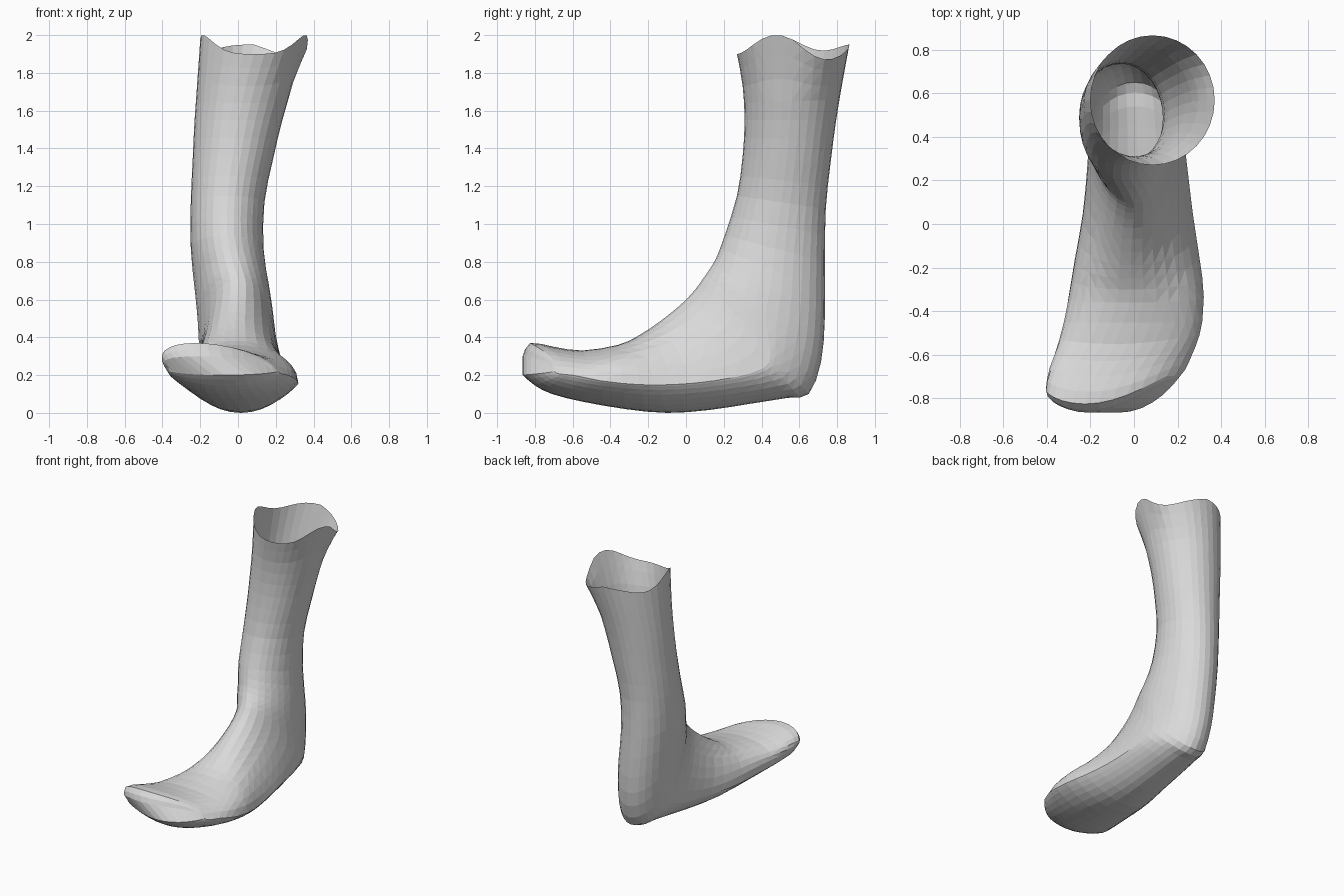
import bpy, bmesh
from math import sin, cos, pi

cube = bpy.data.objects.get("Cube")
if cube:
    bpy.data.objects.remove(cube, do_unlink=True)

SEGMENTS = 32   # points around each ring
STEPS = 2       # rings per station

# Foot stations, toe to heel: sole y, sole z, top y, top z, right x, left x,
# height of the widest point, upper and lower roundness, sideways lean of the top
FOOT = [
    (-.865, .20, -.865, .30, -.36, .21, .20, .6, 1.3, -.13),
    (-.80, .145, -.825, .37, -.365, .235, .27, .85, 1.4, -.16),
    (-.71, .10, -.70, .35, -.36, .265, .40, .8, 1.5, -.13),
    (-.55, .06, -.55, .33, -.335, .30, .45, .7, 1.6, -.07),
    (-.32, .02, -.36, .36, -.30, .32, .40, .8, 1.8, -.03),
    (-.10, .00, -.25, .41, -.27, .30, .36, 1.0, 1.8, -.03),
    (.12, .015, -.13, .49, -.235, .27, .30, 1.2, 1.8, -.03),
    (.35, .05, -.02, .58, -.215, .245, .26, 1.15, 1.7, -.02),
    (.54, .08, .05, .655, -.205, .225, .27, 1.05, 1.5, -.01),
    (.65, .10, .09, .71, -.205, .205, .36, 1, 1.3, 0),
]
# Leg stations, heel to rim: back y, back z, front y, front z, right x, left x
LEG = [
    (.715, .27, .125, .76, -.215, .185),
    (.735, .50, .16, .82, -.23, .165),
    (.735, .80, .205, .94, -.25, .135),
    (.74, 1.08, .27, 1.15, -.25, .14),
    (.765, 1.32, .30, 1.36, -.24, .185),
    (.795, 1.55, .31, 1.55, -.23, .235),
    (.83, 1.76, .30, 1.73, -.215, .295),
    (.865, 1.95, .27, 1.90, -.20, .37),
]
stations = FOOT + [s + (.5, 1, 1, 0) for s in LEG]


def spline(a, b, c, d, t):
    """Smooth blend from b to c."""
    return b + .5 * t * (c - a + t * (2*a - 5*b + 4*c - d + t * (3*(b - c) + d - a)))


def ring_points(station, rim):
    """One closed cross-section; rim raises or lowers the sides of the opening."""
    sy, sz, ty, tz, right, left, h, upper, lower, lean = station
    my, mz = sy + (ty - sy) * h, sz + (tz - sz) * h
    bow = max(0, -.45 - sy)     # toe rings curve back, more on the little-toe side
    for i in range(SEGMENTS):
        a = 2 * pi * i / SEGMENTS
        c, s = cos(a), sin(a)
        ey, ez, power = (ty, tz, upper) if c > 0 else (sy, sz, lower)
        f = abs(c) ** power
        x = (left + right) / 2 + s * (left - right) / 2 + lean * max(c, 0)
        y = my + (ey - my) * f + bow * s * s * (.3 + .1 * s)
        wave = s**4 * (.05 + .17 * c) + .1 * max(s, 0) * min(c, 0)
        yield x, y, mz + (ez - mz) * f + rim * wave


# Smooth run of cross-sections
last = len(stations) - 1
sections = []
for i in range(last):
    near = [stations[min(max(j, 0), last)] for j in range(i - 1, i + 3)]
    for step in range(STEPS):
        sections.append([spline(*v, step / STEPS) for v in zip(*near)])
sections.append(stations[last])

# Skin of the foot and leg, open at the top
bm = bmesh.new()
rings = []
for i, section in enumerate(sections):
    rim = max(0, 1 - (len(sections) - 1 - i) / 3)
    rings.append([bm.verts.new(p) for p in ring_points(section, rim)])
for low, high in zip(rings, rings[1:]):
    for i in range(SEGMENTS):
        j = (i + 1) % SEGMENTS
        bm.faces.new((low[i], low[j], high[j], high[i]))

# Toe wall, bridged straight down from the top edge to the sole edge
toe, half = rings[0], SEGMENTS // 2
for i in range(-half // 2, half // 2):
    corners = (toe[i], toe[i + 1], toe[half - i - 1], toe[half - i])
    bm.faces.new(list(dict.fromkeys(corners)))

bmesh.ops.recalc_face_normals(bm, faces=bm.faces)
bmesh.ops.triangulate(bm, faces=bm.faces)
mesh = bpy.data.meshes.new("foot_and_leg")
bm.to_mesh(mesh)
bm.free()

grey = bpy.data.materials.new("plain_grey")
grey.use_nodes = True
grey.diffuse_color = (.7, .7, .7, 1)
grey.node_tree.nodes["Principled BSDF"].inputs["Base Color"].default_value = (.7, .7, .7, 1)
mesh.materials.append(grey)
bpy.context.collection.objects.link(bpy.data.objects.new("foot_and_leg", mesh))
